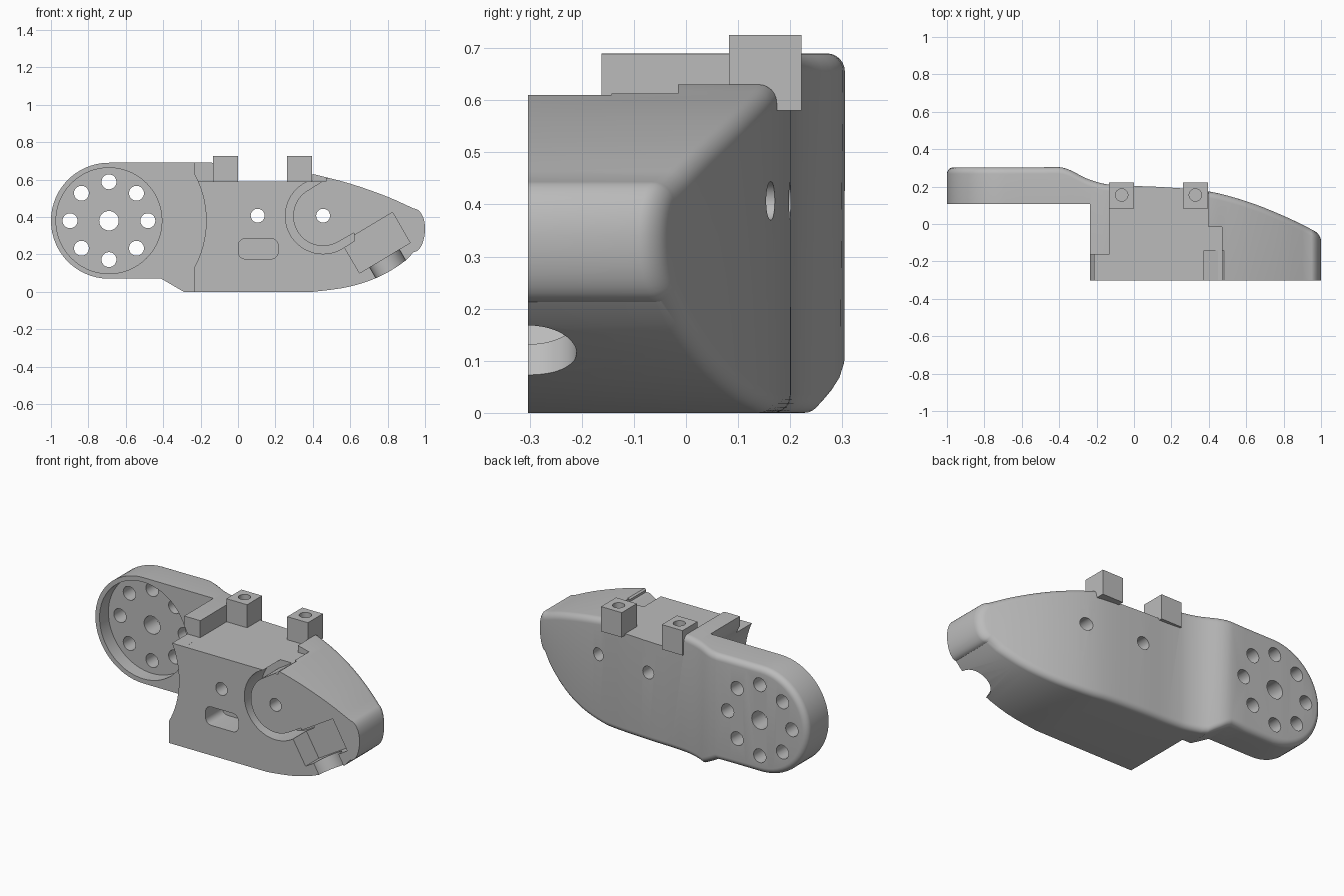
import bpy, bmesh, math
from mathutils import Vector

if "Cube" in bpy.data.objects:
    bpy.data.objects.remove(bpy.data.objects["Cube"])

grey = bpy.data.materials.new("plain_grey")
grey.diffuse_color = (0.5, 0.5, 0.5, 1)
grey.use_nodes = True
grey.node_tree.nodes["Principled BSDF"].inputs["Base Color"].default_value = grey.diffuse_color


def make(name, bm):
    bmesh.ops.recalc_face_normals(bm, faces=bm.faces)
    me = bpy.data.meshes.new(name)
    bm.to_mesh(me)
    bm.free()
    me.materials.append(grey)
    ob = bpy.data.objects.new(name, me)
    bpy.context.collection.objects.link(ob)
    return ob


def prism(name, pts, y0, y1):
    """Extrude an (x, z) polygon along y."""
    bm = bmesh.new()
    a = [bm.verts.new((x, y0, z)) for x, z in pts]
    b = [bm.verts.new((x, y1, z)) for x, z in pts]
    bm.faces.new(a)
    bm.faces.new(b)
    for i in range(len(pts)):
        j = (i + 1) % len(pts)
        bm.faces.new((a[i], a[j], b[j], b[i]))
    return make(name, bm)


def box(name, x0, x1, y0, y1, z0, z1):
    return prism(name, [(x0, z0), (x1, z0), (x1, z1), (x0, z1)], y0, y1)


def arc(cx, cz, r, a0, a1, n):
    return [(cx + r * math.cos(math.radians(a0 + (a1 - a0) * i / n)),
             cz + r * math.sin(math.radians(a0 + (a1 - a0) * i / n))) for i in range(n + 1)]


def disc(name, cx, cz, r, y0, y1, n=40):
    return prism(name, arc(cx, cz, r, 0, 360, n)[:-1], y0, y1)


def rod(name, centre, axis, r, depth):
    bm = bmesh.new()
    bmesh.ops.create_cone(bm, cap_ends=True, segments=40, radius1=r, radius2=r, depth=depth)
    ob = make(name, bm)
    ob.rotation_euler = Vector(axis).to_track_quat('Z', 'Y').to_euler()
    ob.location = centre
    return ob


def cut(target, cutter):
    bpy.context.view_layer.update()
    mod = target.modifiers.new("cut", 'BOOLEAN')
    mod.operation, mod.solver, mod.object = 'DIFFERENCE', 'EXACT', cutter
    bpy.context.view_layer.objects.active = target
    bpy.ops.object.modifier_apply(modifier=mod.name)
    bpy.data.objects.remove(cutter)


def curve(pts, x):
    """Smooth interpolation through points."""
    if x <= pts[0][0]:
        return pts[0][1]
    if x >= pts[-1][0]:
        return pts[-1][1]
    sl = lambda i: ((pts[min(i + 1, len(pts) - 1)][1] - pts[max(i - 1, 0)][1]) /
                    (pts[min(i + 1, len(pts) - 1)][0] - pts[max(i - 1, 0)][0]))
    for i in range(len(pts) - 1):
        (xa, ya), (xb, yb) = pts[i], pts[i + 1]
        if x <= xb:
            h = xb - xa
            t = (x - xa) / h
            return ((2*t**3 - 3*t**2 + 1) * ya + (t**3 - 2*t**2 + t) * h * sl(i)
                    + (3*t**2 - 2*t**3) * yb + (t**3 - t**2) * h * sl(i + 1))


CX, CZ, R = -0.69, 0.38, 0.31
BACK = [(-0.5, 0.303), (-0.375, 0.30), (-0.24, 0.238), (-0.13, 0.21), (0.14, 0.198), (0.4, 0.174),
        (0.62, 0.115), (0.83, 0.03), (1.0, -0.055)]
TOP = [(0.4, 0.63), (0.6, 0.578), (0.8, 0.508), (0.94, 0.445)]
LOW = [(0.41, 0.0), (0.594, 0.027), (0.754, 0.08), (0.888, 0.16), (0.94, 0.213)]


def top(x):
    if x < CX:
        return CZ + math.sqrt(max(0, R * R - (x - CX) ** 2))
    if x > 0.94:
        return 0.34 + 0.105 * math.sqrt(max(0, 1 - ((x - 0.94) / 0.06) ** 2))
    if x < 0.4:
        return 0.69 - 0.06 * max(0, (x + 0.13) / 0.53)
    return curve(TOP, x)


def low(x):
    if x < CX:
        return CZ - math.sqrt(max(0, R * R - (x - CX) ** 2))
    if x > 0.94:
        return 0.34 - 0.127 * math.sqrt(max(0, 1 - ((x - 0.94) / 0.06) ** 2))
    if x < 0.41:
        return 0.07 * min(1, max(0, (-0.29 - x) / 0.12))
    return curve(LOW, x)


# Main shell: outline swept in y, with a rounded rim and a curved back
xs = [CX - R * math.cos(math.radians(a)) for a in range(0, 91, 6)]
xs += [-0.6, -0.5, -0.41] + [-0.38 + 0.03 * i for i in range(9)]
xs += [-0.05 + 0.05 * i for i in range(20)]
xs += [0.94 + 0.06 * math.sin(math.radians(a)) for a in range(0, 91, 10)]
n = len(xs)
ring = [(x, top(x)) for x in xs] + [(x, low(x)) for x in reversed(xs[1:-1])]


def inset(d):
    out = []
    for i, p in enumerate(ring):
        p = Vector(p)
        e = (p - Vector(ring[i - 1])).normalized()
        f = (Vector(ring[(i + 1) % len(ring)]) - p).normalized()
        m = Vector((e.y + f.y, -e.x - f.x)).normalized()
        out.append(p + m * d / max(0.6, m.dot(Vector((e.y, -e.x)))))
    return out


bm = bmesh.new()
FIL = 0.035
rings = [[bm.verts.new((x, -0.303, z)) for x, z in ring]]
for k in range(7):
    a = math.radians(15 * k)
    rings.append([bm.verts.new((p.x, curve(BACK, p.x) - FIL * (1 - math.sin(a)), p.y))
                  for p in inset(FIL * (1 - math.cos(a)))])
for a, b in zip(rings, rings[1:]):
    for i in range(len(ring)):
        j = (i + 1) % len(ring)
        bm.faces.new((a[i], a[j], b[j], b[i]))
m = len(ring)
bm.faces.new(rings[0])
for i in range(n - 1):
    quad = [rings[-1][k % m] for k in (i, i + 1, m - i - 1, m - i)]
    bm.faces.new(list(dict.fromkeys(quad)))
body = make("arm_body", bm)

# Clearance in front of the round arm end
cut(body, box("c", -1.2, -0.235, -0.5, 0.108, -0.2, 1))
cut(body, disc("c", CX, CZ, 0.52, -0.5, 0.107, 96))
# Lowered deck, leaving a side wall and a shoulder
cut(body, box("c", -0.132, 0.398, -0.5, 0.5, 0.59, 1))
cut(body, box("c", -0.5, -0.12, -0.5, -0.162, 0.5901, 1))
cut(body, box("c", 0.39, 0.47, -0.5, -0.015, 0.5902, 1))
# Round recess and bolt holes in the arm end
cut(body, disc("c", CX, CZ, 0.283, 0.0, 0.19, 72))
cut(body, disc("c", CX, CZ, 0.052, 0, 0.5))
for k in range(8):
    a = math.radians(45 * k)
    cut(body, disc("c", CX + 0.208 * math.cos(a), CZ + 0.208 * math.sin(a), 0.04, 0, 0.5, 28))
# Through holes and rounded slot in the body
for x in (0.105, 0.455):
    cut(body, disc("c", x, 0.407, 0.037, -0.5, 0.5, 28))
slot = []
for sx, sz, a in ((1, 1, 0), (-1, 1, 90), (-1, -1, 180), (1, -1, 270)):
    slot += arc(0.108 + sx * 0.07, 0.23 + sz * 0.018, 0.036, a, a + 90, 6)
cut(body, prism("c", slot, -0.5, -0.15))
# Curved cable groove
outer = [(0.46, 0.68)] + arc(0.455, 0.405, 0.202, 105, 300, 32) + [(0.62, 0.27)]
inner = [(0.56, 0.66)] + arc(0.455, 0.405, 0.16, 118, 300, 32) + [(0.62, 0.315)]
cut(body, prism("c", outer + inner[::-1], -0.5, -0.143))
# Tilted pocket with a round outlet
cut(body, prism("c", [(0.555, 0.262), (0.65, 0.10), (0.92, 0.262), (0.826, 0.425)], -0.5, -0.18))
cut(body, rod("c", (0.82, -0.303, 0.115), (0.5, 0, -0.866), 0.093, 0.3))

# Two upright posts with vertical screw holes
parts = [body]
for name, x in (("left_post", -0.066), ("right_post", 0.328)):
    post = box(name, x - 0.067, x + 0.067, 0.083, 0.222, 0.58, 0.725)
    cut(post, rod("c", (x, 0.155, 0.71), (0, 0, 1), 0.033, 0.18))
    parts.append(post)

for ob in parts:
    bpy.ops.object.select_all(action='DESELECT')
    ob.select_set(True)
    bpy.context.view_layer.objects.active = ob
    bpy.ops.object.shade_smooth_by_angle(angle=math.radians(30))
